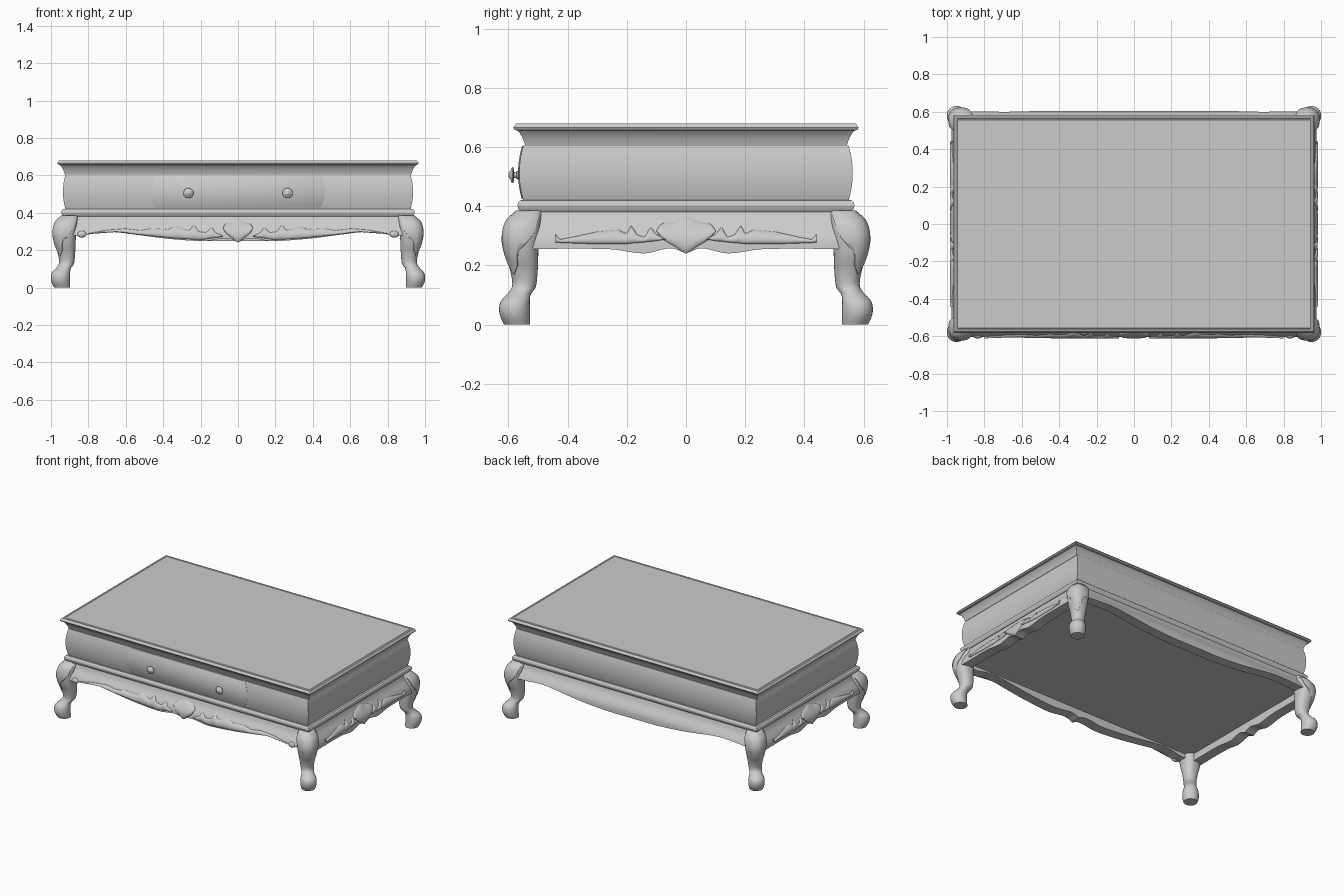
import bpy, bmesh, math

if "Cube" in bpy.data.objects:
    bpy.data.objects.remove(bpy.data.objects["Cube"])

DX = 0.376  # extra half-length in x compared with y


def interp(pts, x, smooth=True):
    """Piecewise interpolation through (x, value) points."""
    pts = sorted(pts)
    x = min(max(x, pts[0][0]), pts[-1][0])
    i = 0
    while i < len(pts) - 2 and x > pts[i + 1][0]:
        i += 1
    (x0, y0), (x1, y1) = pts[i], pts[i + 1]
    t = (x - x0) / (x1 - x0)
    if not smooth:
        return y0 + (y1 - y0) * t

    def slope(k):
        a, b = pts[max(k - 1, 0)], pts[min(k + 1, len(pts) - 1)]
        return (b[1] - a[1]) / (b[0] - a[0])
    d = x1 - x0
    return ((2*t**3 - 3*t*t + 1) * y0 + (t**3 - 2*t*t + t) * d * slope(i)
            + (3*t*t - 2*t**3) * y1 + (t**3 - t*t) * d * slope(i + 1))


def loft(name, sections, closed=True, angle=35, out=None):
    """Skin a list of point rows; closed rows are capped into a solid."""
    bm = bmesh.new()
    rows = [[bm.verts.new(p) for p in s] for s in sections]
    n = len(rows[0])
    for a, b in zip(rows, rows[1:]):
        for j in range(n if closed else n - 1):
            k = (j + 1) % n
            bm.faces.new((a[j], a[k], b[k], b[j]))
    if closed:
        bm.faces.new(rows[0])
        bm.faces.new(rows[-1])
    bmesh.ops.recalc_face_normals(bm, faces=bm.faces)
    if out is not None:  # open reliefs: make the normals face outward
        bm.normal_update()
        if sum(f.normal.x * out[0] + f.normal.y * out[1] for f in bm.faces) < 0:
            bmesh.ops.reverse_faces(bm, faces=bm.faces)
    me = bpy.data.meshes.new(name)
    bm.to_mesh(me)
    bm.free()
    me.shade_smooth()
    me.set_sharp_from_angle(angle=math.radians(angle))
    ob = bpy.data.objects.new(name, me)
    bpy.context.collection.objects.link(ob)
    return ob


def frange(a, b, n):
    return [a + (b - a) * i / n for i in range(n + 1)]


def slab(name, profile, dx=DX):
    """Rectangular moulding from a (half depth, z) profile."""
    loft(name, [[(sx * (w + dx), sy * w, z) for sx, sy in
                 ((-1, -1), (1, -1), (1, 1), (-1, 1))] for w, z in profile], angle=25)


# Top with cove moulding and fine groove
slab("table_top", [(.542, .603), (.545, .612), (.551, .628), (.560, .645), (.569, .655),
                   (.579, .658), (.583, .665), (.573, .680), (.563, .680), (.561, .678),
                   (.559, .678), (.557, .680)], .383)


# Bowed body
def body_w(z):
    return .549 + .014 * (1 - ((z - .512) / .093) ** 2)


slab("body", [(body_w(z), z) for z in frange(.415, .605, 12)], .373)
slab("base_moulding", [(.545, .422), (.558, .42), (.566, .413), (.569, .402),
                       (.566, .391), (.558, .381), (.54, .380)])
# Underside panel between the aprons
slab("bottom_panel", [(.54, .385), (.54, .305)], .372)

# Drawer front with curved ends
drawer = []
for z in frange(.425, .603, 14):
    e = .438 + .026 * (1 - ((z - .514) / .089) ** 2)
    w = body_w(z)
    drawer.append([(-e, -w + .01, z), (-e, -w - .001, z), (-e + .005, -w - .004, z),
                   (e - .005, -w - .004, z), (e, -w - .001, z), (e, -w + .01, z)])
loft("drawer_front", drawer)

# Knobs
for s in (-1, 1):
    prof = [(.014, -.555), (.014, -.571), (.010, -.573), (.010, -.581), (.025, -.582),
            (.027, -.585), (.023, -.590), (.014, -.593), (.010, -.597), (.004, -.600)]
    loft("knob", [[(s * .265 + r * math.cos(a), y, .505 + r * math.sin(a))
                   for a in frange(0, math.tau, 24)[:-1]] for r, y in prof])

# Aprons: flared outward toward a scalloped lower edge
FLARE = [(.24, .605), (.29, .602), (.32, .588), (.35, .569), (.385, .557)]


def surf(z):
    return interp(FLARE, z)


SIDES = {"front": (lambda u, w, z: (u, -w, z), (0, -1)),
         "back": (lambda u, w, z: (u, w, z), (0, 1)),
         "right": (lambda u, w, z: (w + .372, u, z), (1, 0)),
         "left": (lambda u, w, z: (-w - .372, u, z), (-1, 0))}
FRONT_EDGE = [(0, .246), (.04, .260), (.08, .262), (.17, .250), (.25, .251), (.4, .264),
              (.55, .283), (.66, .296), (.76, .292), (.83, .277), (.9, .28)]
BACK_EDGE = [(0, .25), (.2, .251), (.4, .265), (.66, .296), (.8, .292), (.9, .285)]
SIDE_EDGE = [(0, .240), (.05, .258), (.14, .241), (.26, .255), (.53, .256)]


def apron(side, half, edge):
    place = SIDES[side][0]
    rows = []
    for u in frange(-half, half, 120):
        zs = frange(interp(edge, abs(u)), .385, 10)
        rows.append([place(u, surf(z), z) for z in zs] +
                    [place(u, .535, .385), place(u, .535, zs[0])])
    loft(side + "_apron", rows)


apron("front", .9, FRONT_EDGE)
apron("back", .9, BACK_EDGE)
apron("right", .53, SIDE_EDGE)
apron("left", .53, SIDE_EDGE)


# Carved reliefs lying on the aprons
def relief(name, side, lower, upper, s=1, h=.011, n=70, smooth=False):
    place, out = SIDES[side]
    rows = []
    for u in frange(lower[0][0], lower[-1][0], n):
        lo, hi = interp(lower, u, smooth), interp(upper, u, smooth)
        row = []
        for t in (0, .04, .15, .32, .5, .68, .85, .96, 1):
            z = lo + (hi - lo) * t
            lift = h * min(1, 14 * t, 14 * (1 - t)) * (.6 + .4 * math.sin(math.pi * t))
            row.append(place(s * u, surf(z) + lift - .002, z))
        rows.append(row)
    loft(name, rows, closed=False, out=out, angle=50)


FRONT_LEAF = ([(.08, .272), (.2, .254), (.35, .263), (.5, .279), (.65, .297), (.8, .286)],
              [(.08, .276), (.12, .295), (.14, .325), (.17, .295), (.21, .300), (.235, .340),
               (.26, .305), (.33, .332), (.37, .312), (.46, .318), (.52, .306), (.6, .316),
               (.7, .308), (.8, .290)])
SIDE_LEAF = ([(.07, .288), (.1, .282), (.2, .272), (.32, .272), (.44, .277)],
             [(.07, .290), (.1, .305), (.12, .332), (.14, .295), (.165, .305), (.185, .338),
              (.2, .308), (.23, .322), (.3, .315), (.38, .297), (.425, .288), (.44, .305)])
SHELL_UP = [(-.10, .318), (-.085, .340), (-.045, .350), (0, .367),
            (.045, .350), (.085, .340), (.10, .318)]
SHELL_LOW = [(-.10, .315), (-.08, .290), (-.04, .264), (0, .242),
             (.04, .264), (.08, .290), (.10, .315)]
for side in ("front", "right", "left"):
    leaf = FRONT_LEAF if side == "front" else SIDE_LEAF
    for s in (-1, 1):
        relief(side + "_leaf_carving", side, *leaf, s=s)
    k = .8 if side == "front" else 1
    relief(side + "_shell_carving", side, [(u * k, z) for u, z in SHELL_LOW],
           [(u * k, z) for u, z in SHELL_UP], h=.012, n=40, smooth=True)

# Cabriole legs: inner and outer limits by height, then roundness
INNER = [(0, .527), (.05, .527), (.10, .525), (.125, .508), (.18, .501), (.25, .498),
         (.32, .492), (.385, .484)]
OUTER = [(0, .614), (.025, .626), (.05, .631), (.08, .625), (.105, .602), (.13, .587),
         (.18, .593), (.24, .612), (.30, .620), (.35, .607), (.385, .575)]
POWER = [(0, 2), (.1, 2), (.16, 2.3), (.385, 2.8)]


def leg_point(a, z, sx, sy, grow=0):
    i, o, p = interp(INNER, z), interp(OUTER, z), interp(POWER, z, False)
    c, r = (i + o) / 2, (o - i) / 2 + grow
    x, y = (r * math.copysign(abs(v) ** (2 / p), v) for v in (math.cos(a), math.sin(a)))
    return (sx * (c + x + .37), sy * (c + y), z)


def blob(name, loc, size):
    """Small carved scroll."""
    bpy.ops.mesh.primitive_uv_sphere_add(segments=16, ring_count=8, location=loc)
    ob = bpy.context.object
    ob.name = name
    ob.scale = size
    bpy.ops.object.shade_smooth()


for sx in (-1, 1):
    for sy in (-1, 1):
        loft("leg", [[leg_point(a, z, sx, sy) for a in frange(0, math.tau, 32)[:-1]]
                     for z in frange(0, .385, 44)], angle=50)
        # Raised leaf over the knee, narrowing to a tip
        rows = []
        for z in frange(.17, .37, 24):
            span = interp([(.17, .02), (.2, .5), (.25, .7), (.31, 1.5), (.37, 1.75)], z, False)
            rows.append([leg_point(math.pi / 4 + span * t, z, sx, sy,
                                   -.003 if abs(t) == 1 else .003)
                         for t in (-1, -.93, -.7, -.4, 0, .4, .7, .93, 1)])
        loft("knee_leaf", rows, closed=False, out=(sx, sy), angle=60)
        # Scrolls on the feet and beside the knee
        blob("foot_scroll", (sx * .955, sy * .618, .04), (.018, .010, .020))
        blob("foot_scroll", (sx * .988, sy * .585, .04), (.010, .018, .020))
        if sy < 0:
            blob("knee_scroll", (sx * .835, -.598, .285), (.026, .014, .018))
